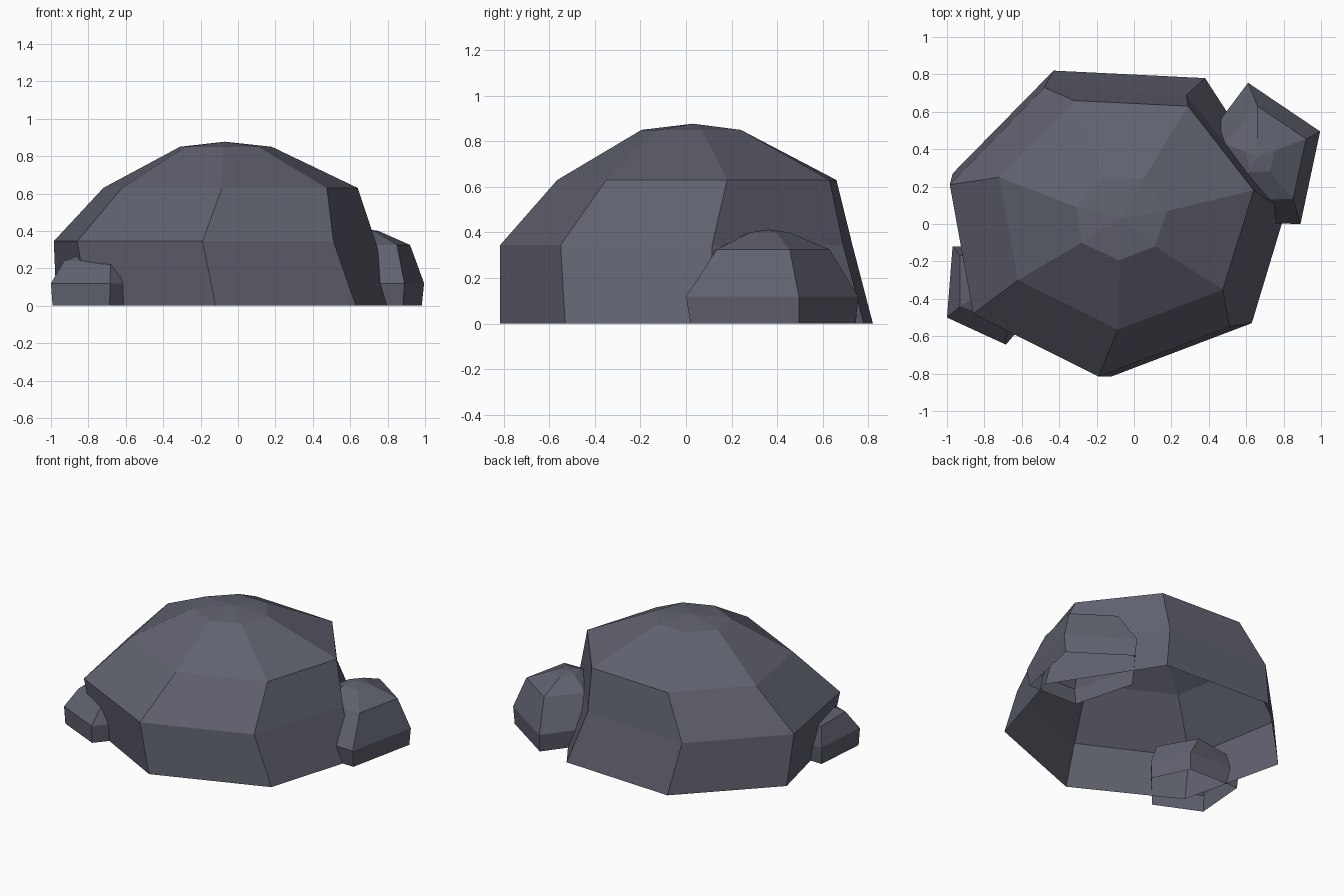
import bpy
import bmesh

stone = bpy.data.materials.new("slate_grey")
stone.diffuse_color = (0.115, 0.12, 0.155, 1)


def scaled(ring, centre, factor):
    """Copy of a ring shrunk towards a centre point."""
    return [(centre[0] + (x - centre[0]) * factor,
             centre[1] + (y - centre[1]) * factor) for x, y in ring]


def make_rock(name, rings, apex):
    """Faceted dome, open below: stacked rings (z, points) closed by a fan."""
    bm = bmesh.new()
    loops = [[bm.verts.new((x, y, z)) for x, y in pts] for z, pts in rings]
    top = bm.verts.new(apex)
    n = len(loops[0])
    for i in range(n):
        j = (i + 1) % n
        for lower, upper in zip(loops, loops[1:]):
            bm.faces.new((lower[i], lower[j], upper[j], upper[i]))
        bm.faces.new((loops[-1][i], loops[-1][j], top))
    mesh = bpy.data.meshes.new(name)
    bm.to_mesh(mesh)
    bm.free()
    mesh.materials.append(stone)
    obj = bpy.data.objects.new(name, mesh)
    bpy.context.collection.objects.link(obj)
    return obj


# Large seven-sided boulder, rings run anticlockwise from the front point
make_rock("main_boulder", [
    (0.0, [(-0.12, -0.815), (0.63, -0.53), (0.82, 0.10), (0.38, 0.78),
           (-0.43, 0.82), (-0.97, 0.27), (-0.80, -0.45)]),
    (0.345, [(-0.19, -0.815), (0.51, -0.55), (0.735, 0.115), (0.28, 0.69),
             (-0.48, 0.73), (-0.985, 0.21), (-0.86, -0.48)]),
    (0.63, [(-0.085, -0.565), (0.475, -0.35), (0.64, 0.18), (0.29, 0.63),
            (-0.32, 0.66), (-0.72, 0.25), (-0.62, -0.30)]),
    (0.85, [(-0.08, -0.195), (0.11, -0.12), (0.18, 0.07), (0.05, 0.24),
            (-0.16, 0.24), (-0.31, 0.09), (-0.28, -0.10)]),
], (-0.07, 0.03, 0.877))

# Five-sided stone half buried in the right side
waist = [(0.89, 0.0), (0.995, 0.495), (0.61, 0.755), (0.38, 0.45), (0.50, 0.01)]
shoulder = [(0.85, 0.135), (0.92, 0.455), (0.66, 0.63), (0.48, 0.43), (0.55, 0.125)]
make_rock("right_stone", [
    (0.0, scaled(waist, (0.68, 0.5), 0.96)),
    (0.12, waist),
    (0.325, shoulder),
    (0.40, scaled(shoulder, (0.66, 0.36), 0.35)),
], (0.66, 0.36, 0.413))

# Smaller five-sided stone at the front left
waist = [(-0.685, -0.645), (-0.46, -0.38), (-0.58, -0.13), (-0.97, -0.12), (-1.0, -0.50)]
shoulder = [(-0.68, -0.53), (-0.50, -0.37), (-0.64, -0.12), (-0.93, -0.17), (-0.93, -0.44)]
make_rock("left_stone", [
    (0.0, scaled(waist, (-0.72, -0.40), 0.97)),
    (0.12, waist),
    (0.24, shoulder),
    (0.285, scaled(shoulder, (-0.74, -0.33), 0.4)),
], (-0.74, -0.33, 0.293))
